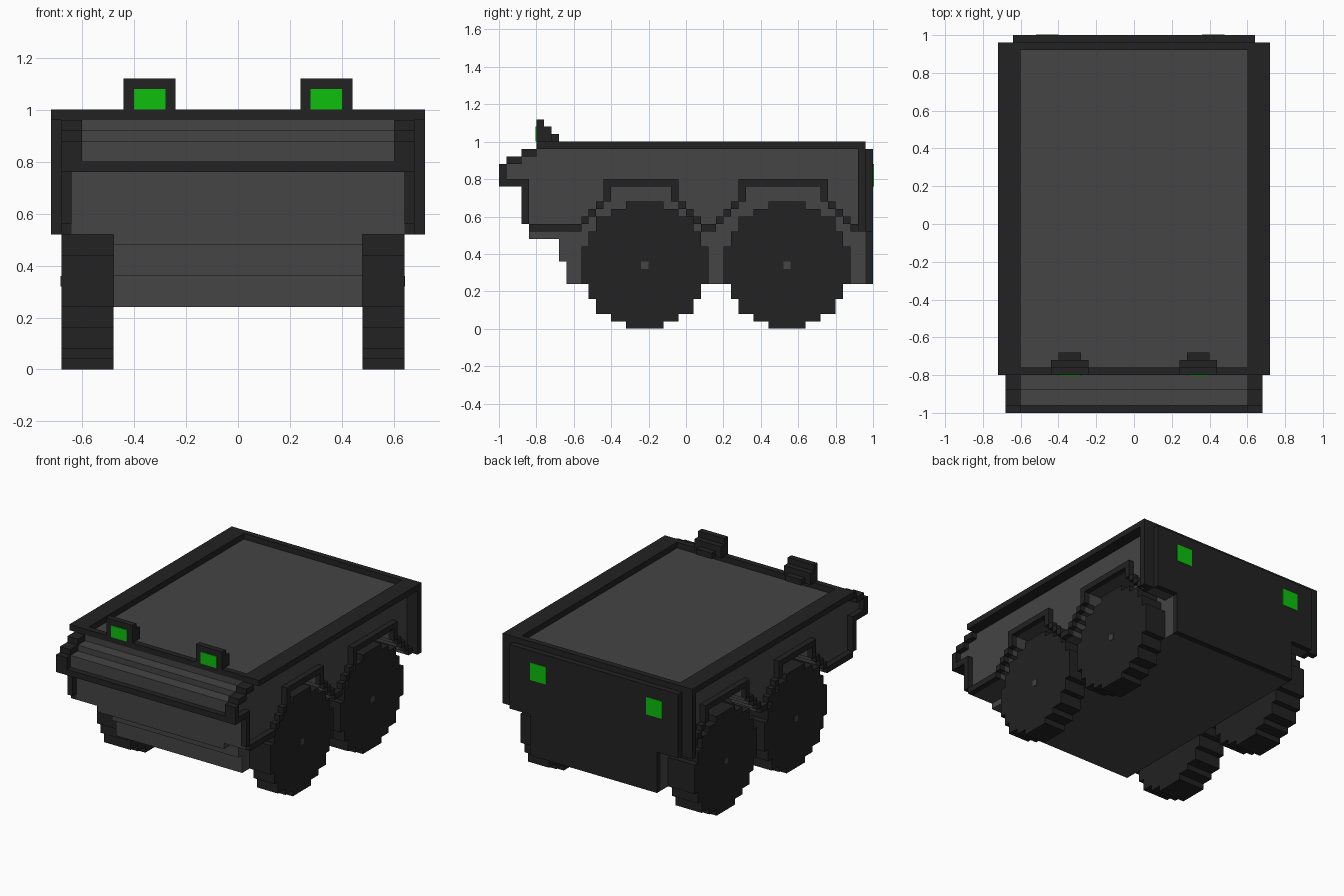
import bpy, bmesh

cube = bpy.data.objects.get("Cube")
if cube:
    bpy.data.objects.remove(cube, do_unlink=True)


def material(name, rgb):
    m = bpy.data.materials.new(name)
    m.use_nodes = True
    m.diffuse_color = (*rgb, 1)
    m.node_tree.nodes["Principled BSDF"].inputs["Base Color"].default_value = (*rgb, 1)
    return m


DARK = material("near_black", (0.016, 0.016, 0.016))
GREY = material("dark_grey", (0.058, 0.058, 0.058))
GREEN = material("lamp_green", (0.004, 0.52, 0.004))


def finish(name, bm, mat):
    bmesh.ops.recalc_face_normals(bm, faces=bm.faces)
    me = bpy.data.meshes.new(name)
    bm.to_mesh(me)
    bm.free()
    me.materials.append(mat)
    ob = bpy.data.objects.new(name, me)
    bpy.context.collection.objects.link(ob)
    return ob


def boxes(name, mat, *spans):
    """One object from boxes given as (x0, x1, y0, y1, z0, z1)."""
    bm = bmesh.new()
    for x0, x1, y0, y1, z0, z1 in spans:
        vs = bmesh.ops.create_cube(bm, size=1)["verts"]
        for v in vs:
            v.co = ((x0 + x1) / 2 + v.co.x * (x1 - x0),
                    (y0 + y1) / 2 + v.co.y * (y1 - y0),
                    (z0 + z1) / 2 + v.co.z * (z1 - z0))
    return finish(name, bm, mat)


def extrude_x(name, mat, outline, x0, x1):
    """Extrude a (y, z) outline from x0 to x1."""
    bm = bmesh.new()
    face = bm.faces.new([bm.verts.new((x0, y, z)) for y, z in outline])
    res = bmesh.ops.extrude_face_region(bm, geom=[face])
    for v in res["geom"]:
        if isinstance(v, bmesh.types.BMVert):
            v.co.x = x1
    return finish(name, bm, mat)


U = 0.04                                   # block size
ARCHES = [(0.52, 0.24), (-0.24, 0.20)]     # wheel arch centre y, half width


def arch_outline(c, h):
    """Stepped opening, from the rear foot over the top to the front foot."""
    half = [(h + 3 * U, 0.52)]
    for k in (2, 1, 0):
        z = 0.64 - k * U
        half += [(h + (k + 1) * U, z), (h + k * U, z)]
    half += [(h, 0.68), (h - U, 0.68), (h - U, 0.76)]
    return [(c + y, z) for y, z in half] + [(c - y, z) for y, z in reversed(half)]


# Upper body: stepped nose, flat roof and two wheel arches
body = [(-0.84, 0.52), (-0.84, 0.78), (-0.96, 0.78), (-0.96, 0.88), (-0.88, 0.88),
        (-0.88, 0.92), (-0.80, 0.92), (-0.80, 0.96), (0.96, 0.96), (0.96, 0.52)]
for c, h in ARCHES:
    body += arch_outline(c, h)
extrude_x("upper_body", GREY, body, -0.64, 0.64)

# Narrow chassis between the wheels
extrude_x("chassis", GREY,
          [(-0.84, 0.52), (-0.84, 0.48), (-0.68, 0.48), (-0.68, 0.36), (-0.64, 0.36),
           (-0.64, 0.24), (0.96, 0.24), (0.96, 0.90), (-0.80, 0.90), (-0.80, 0.52)],
          -0.48, 0.48)

# Raised frame round the roof
boxes("roof_rim", DARK,
      (-0.72, -0.60, -0.80, 0.96, 0.96, 1.0), (0.60, 0.72, -0.80, 0.96, 0.96, 1.0),
      (-0.60, 0.60, -0.80, -0.76, 0.96, 1.0), (-0.60, 0.60, 0.92, 0.96, 0.96, 1.0))

# Rear panel
boxes("rear_panel", DARK,
      (-0.64, 0.64, 0.96, 1.0, 0.52, 0.96), (-0.48, 0.48, 0.96, 1.0, 0.24, 0.52))

# Front lip under the nose
boxes("front_lip", DARK, (-0.68, 0.68, -1.0, -0.84, 0.76, 0.80))

for side, s in (("left", 1), ("right", -1)):
    def mirrored(x0, x1, *rest):
        return (*sorted((s * x0, s * x1)), *rest)

    # Stepped edge strip of the nose
    boxes(side + "_nose_trim", DARK,
          mirrored(0.60, 0.68, -1.0, -0.96, 0.80, 0.88),
          mirrored(0.60, 0.68, -0.96, -0.88, 0.88, 0.92),
          mirrored(0.60, 0.68, -0.88, -0.80, 0.92, 0.96))

    # Corner columns
    boxes(side + "_front_column", DARK, mirrored(0.64, 0.68, -0.88, -0.84, 0.56, 0.76))
    boxes(side + "_rear_column", DARK, mirrored(0.64, 0.72, 0.92, 0.96, 0.52, 0.96))

    # Wheel arch trim and the sill strips joining it
    trim = [mirrored(0.64, 0.68, a, b, 0.52, 0.56)
            for a, b in ((-0.84, -0.56), (0.08, 0.16), (0.88, 0.92))]
    for c, h in ARCHES:
        trim.append(mirrored(0.64, 0.68, c - h, c + h, 0.76, 0.80))
        for d in (1, -1):
            y = sorted((c + d * (h - U), c + d * h))
            trim.append(mirrored(0.64, 0.68, *y, 0.68, 0.76))
            for k in range(3):
                y = sorted((c + d * (h + k * U), c + d * (h + (k + 1) * U)))
                trim.append(mirrored(0.64, 0.68, *y, 0.64 - k * U, 0.68 - k * U))
    boxes(side + "_arch_trim", DARK, *trim)

    # Stepped wheels with a small hub
    outer = 0.64 if s > 0 else 0.68
    quarter = [(0.34, 0.10), (0.30, 0.10), (0.30, 0.18), (0.26, 0.18), (0.26, 0.26),
               (0.18, 0.26), (0.18, 0.30), (0.10, 0.30), (0.10, 0.34)]
    half = quarter + [(-y, z) for y, z in reversed(quarter)]
    ring = half + [(y, -z) for y, z in reversed(half)]
    for end, cy in (("front", -0.22), ("rear", 0.54)):
        extrude_x(f"{side}_{end}_wheel", DARK,
                  [(cy + y, 0.34 + z) for y, z in ring], s * 0.48, s * outer)
        boxes(f"{side}_{end}_hub", GREY,
              mirrored(outer - 0.002, outer + 0.003, cy - 0.02, cy + 0.02, 0.32, 0.36))

    # Roof headlamp: stepped housing and lens
    boxes(side + "_headlamp_housing", DARK,
          mirrored(0.24, 0.44, -0.80, -0.76, 1.0, 1.12),
          mirrored(0.24, 0.44, -0.76, -0.72, 1.0, 1.08),
          mirrored(0.28, 0.40, -0.72, -0.68, 1.0, 1.04))
    boxes(side + "_headlamp_lens", GREEN,
          mirrored(0.28, 0.40, -0.804, -0.798, 1.0, 1.08))

    # Rear lamp
    x = 0.42 if s > 0 else -0.46
    boxes(side + "_rear_lamp", GREEN, (x - 0.06, x + 0.06, 0.998, 1.004, 0.76, 0.88))
